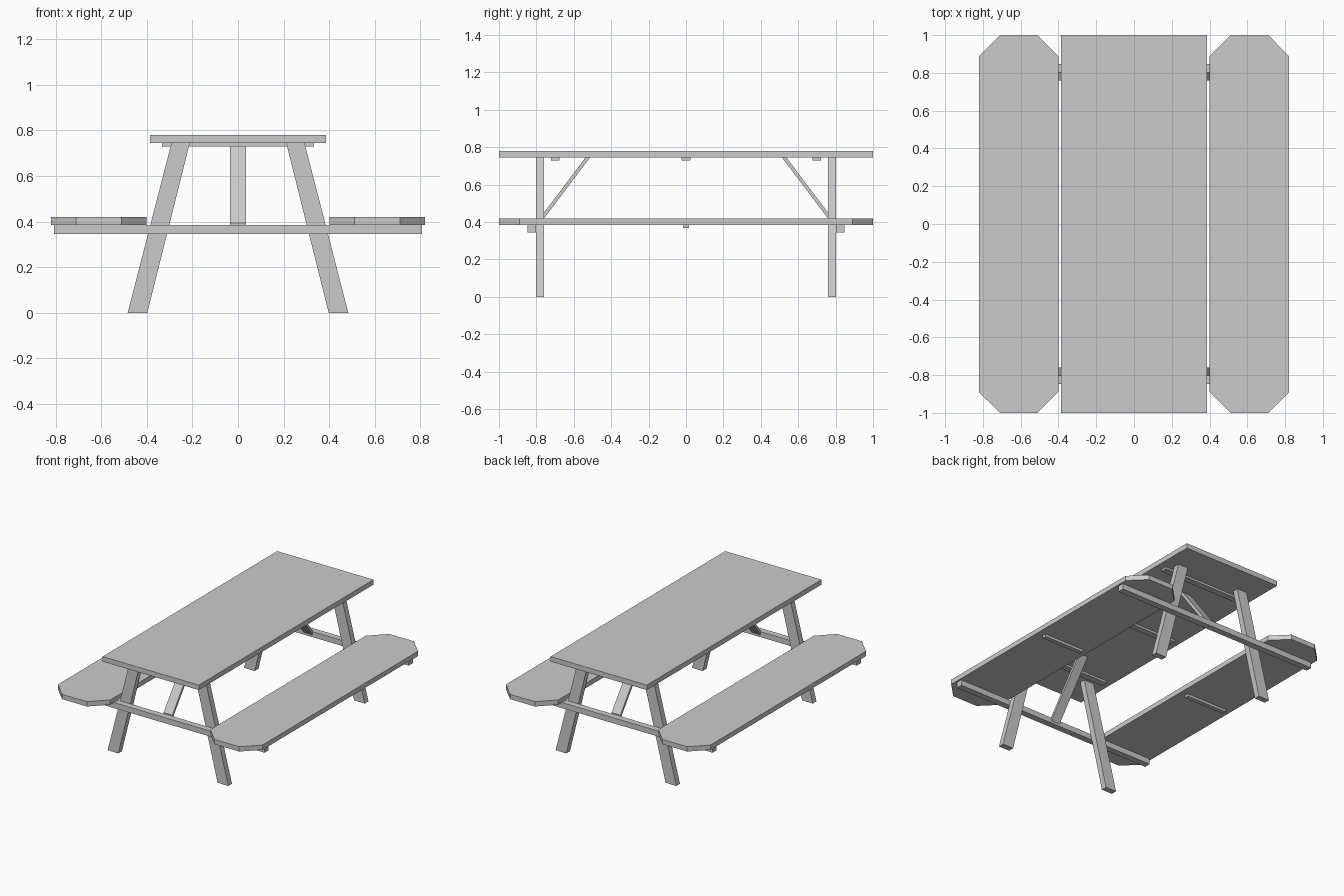
import bpy
import bmesh
from mathutils import Vector

cube = bpy.data.objects.get("Cube")
if cube:
    bpy.data.objects.remove(cube, do_unlink=True)

GREY = (0.6, 0.6, 0.6, 1)
mat = bpy.data.materials.new("grey_wood")
mat.use_nodes = True
mat.diffuse_color = GREY
bsdf = mat.node_tree.nodes["Principled BSDF"]
bsdf.inputs["Base Color"].default_value = GREY
bsdf.inputs["Roughness"].default_value = 0.8


def prism(name, profile, sweep):
    """Extrude a closed outline of 3D points along a vector."""
    bm = bmesh.new()
    face = bm.faces.new([bm.verts.new(p) for p in profile])
    out = bmesh.ops.extrude_face_region(bm, geom=[face], use_keep_orig=True)
    verts = [g for g in out["geom"] if isinstance(g, bmesh.types.BMVert)]
    bmesh.ops.translate(bm, verts=verts, vec=Vector(sweep))
    bmesh.ops.recalc_face_normals(bm, faces=bm.faces)
    mesh = bpy.data.meshes.new(name)
    bm.to_mesh(mesh)
    bm.free()
    mesh.materials.append(mat)
    obj = bpy.data.objects.new(name, mesh)
    bpy.context.collection.objects.link(obj)
    return obj


def box(name, x0, x1, y0, y1, z0, z1):
    outline = [(x0, y0, z0), (x1, y0, z0), (x1, y1, z0), (x0, y1, z0)]
    return prism(name, outline, (0, 0, z1 - z0))


TOP_Z, UNDER_Z = 0.78, 0.744      # table top
SEAT_Z, SEAT_UNDER = 0.42, 0.385  # benches
LEG_IN, LEG_OUT = 0.76, 0.802     # leg planes along the length

# Table top and the cleats beneath it
box("table_top", -0.386, 0.386, -1, 1, UNDER_Z, TOP_Z)
for label, y in (("front", -0.7), ("middle", 0), ("back", 0.7)):
    box(f"{label}_table_cleat", -0.333, 0.333, y - 0.023, y + 0.023, 0.729, UNDER_Z)

# Benches with clipped corners, each with a cleat
for side, s in (("left", 1), ("right", -1)):
    inner, outer, cut = 0.401, 0.82, 0.11
    half = [(inner, 1 - cut), (inner + cut, 1), (outer - cut, 1), (outer, 1 - cut)]
    outline = half + [(x, -y) for x, y in reversed(half)]
    prism(f"{side}_bench", [(s * x, y, SEAT_UNDER) for x, y in outline],
          (0, 0, SEAT_Z - SEAT_UNDER))
    box(f"{side}_bench_cleat", s * 0.45, s * 0.77, -0.015, 0.015, 0.367, SEAT_UNDER)

# End frames: splayed legs, cross rail and diagonal brace
for end, e in (("front", -1), ("back", 1)):
    for side, s in (("left", 1), ("right", -1)):
        leg = [(0.398, 0), (0.484, 0), (0.292, UNDER_Z), (0.212, UNDER_Z)]
        prism(f"{end}_{side}_leg", [(s * x, e * LEG_IN, z) for x, z in leg],
              (0, e * (LEG_OUT - LEG_IN), 0))
    box(f"{end}_cross_rail", -0.807, 0.807, e * LEG_OUT, e * 0.848, 0.345, SEAT_UNDER)
    brace = [(0.514, UNDER_Z), (0.538, UNDER_Z), (LEG_OUT, 0.393), (LEG_OUT, 0.362)]
    prism(f"{end}_brace", [(-0.035, e * y, z) for y, z in brace], (0.07, 0, 0))
